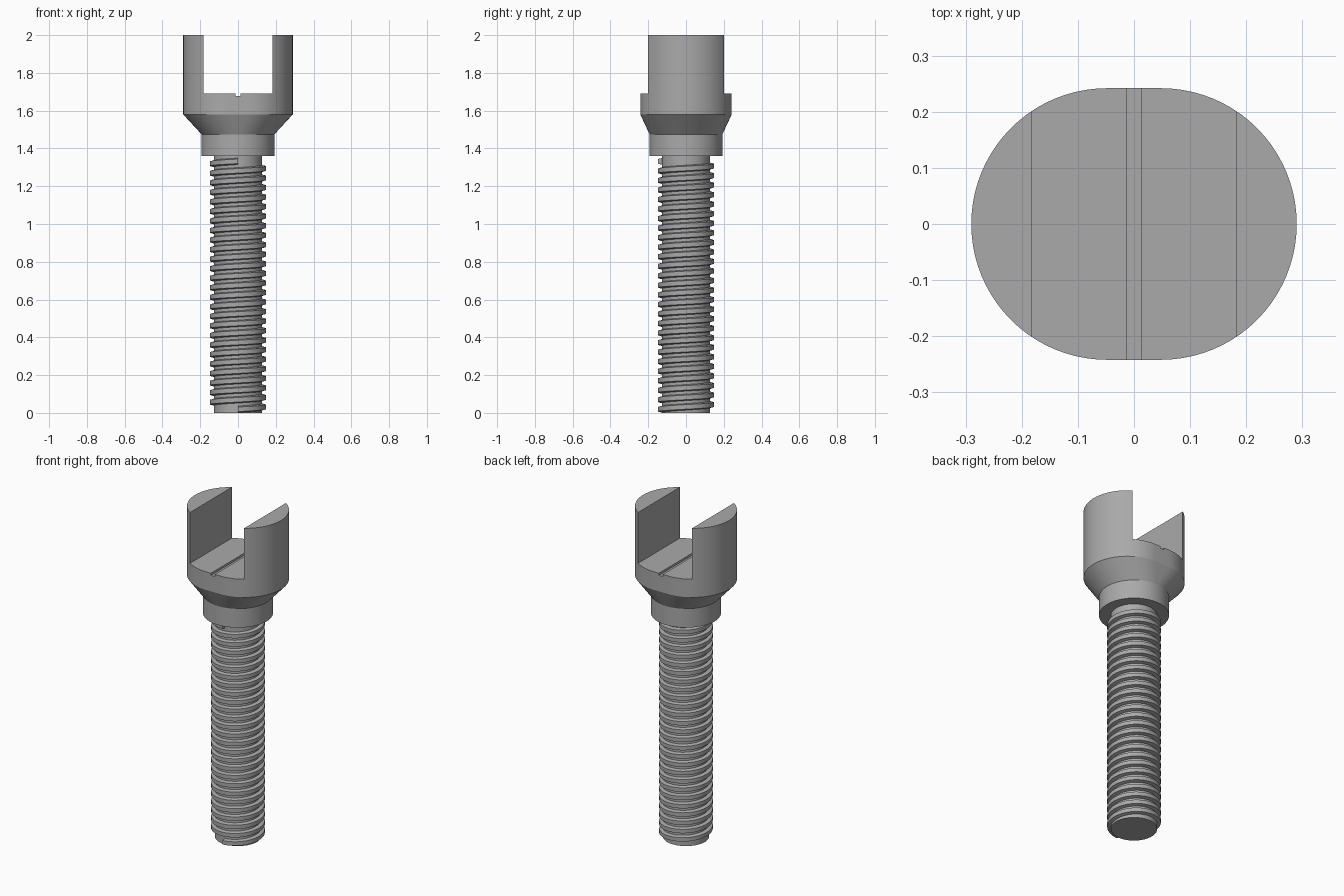
import bpy
import bmesh
from math import cos, sin, pi

cube = bpy.data.objects.get("Cube")
if cube:
    bpy.data.objects.remove(cube, do_unlink=True)

STEEL = (0.4, 0.4, 0.4, 1)
mat = bpy.data.materials.new("grey_steel")
mat.use_nodes = True
mat.diffuse_color = STEEL
mat.node_tree.nodes["Principled BSDF"].inputs["Base Color"].default_value = STEEL


def loft(name, rings, cap_start=True, cap_end=True, closed=True):
    """Skin a list of equal-length point rings into one object."""
    bm = bmesh.new()
    rows = [[bm.verts.new(p) for p in ring] for ring in rings]
    n = len(rows[0])
    for a, b in zip(rows, rows[1:]):
        for i in range(n if closed else n - 1):
            j = (i + 1) % n
            bm.faces.new((a[i], a[j], b[j], b[i]))
    if cap_start:
        bm.faces.new(rows[0][::-1])
    if cap_end:
        bm.faces.new(rows[-1])
    bmesh.ops.remove_doubles(bm, verts=bm.verts, dist=1e-5)
    bmesh.ops.recalc_face_normals(bm, faces=bm.faces)
    mesh = bpy.data.meshes.new(name)
    bm.to_mesh(mesh)
    bm.free()
    mesh.materials.append(mat)
    obj = bpy.data.objects.new(name, mesh)
    bpy.context.collection.objects.link(obj)
    return obj


def activate(obj):
    bpy.ops.object.select_all(action="DESELECT")
    obj.select_set(True)
    bpy.context.view_layer.objects.active = obj


def smooth(obj, angle):
    activate(obj)
    bpy.ops.object.shade_smooth_by_angle(angle=angle)


def stadium(radius, half_flat, z, steps=40):
    """Two half circles, pulled apart along x by the flat sides."""
    pts = []
    for side in (1, -1):
        for i in range(steps + 1):
            t = -pi / 2 + pi * i / steps
            pts.append((side * (half_flat + radius * cos(t)), side * radius * sin(t), z))
    return pts


def cut_box(target, size, centre):
    """Subtract a box from the target."""
    bpy.ops.mesh.primitive_cube_add(size=1, location=centre)
    box = bpy.context.object
    box.scale = size
    box.hide_render = True
    mod = target.modifiers.new("cut", "BOOLEAN")
    mod.operation = "DIFFERENCE"
    mod.solver = "EXACT"
    mod.object = box
    activate(target)
    bpy.ops.object.modifier_apply(modifier=mod.name)
    bpy.data.objects.remove(box, do_unlink=True)


# Forked head: round collar, flare to an oblong body
head = loft("forked_head", [
    stadium(0.193, 0, 1.36),
    stadium(0.193, 0, 1.475),
    stadium(0.242, 0.048, 1.58),
    stadium(0.242, 0.048, 2.0),
])
# Wide slot between the prongs and a fine groove in its floor
cut_box(head, (0.363, 1, 0.62), (0, 0, 2.0))
cut_box(head, (0.026, 1, 0.1), (0, 0, 1.727))
smooth(head, pi / 9)

# Screw core
CORE, CREST, PITCH = 0.128, 0.148, 0.0505
core = loft("screw_core", [stadium(CORE, 0, 0), stadium(CORE, 0, 1.36)], cap_end=False)
smooth(core, pi / 9)

# Right-handed thread: a trapezoid swept along a helix
STEPS = 56
profile = [(CORE - 0.002, -0.018), (CREST, -0.012), (CREST, 0.012), (CORE - 0.002, 0.018)]
sections = []
for k in range(int(26 * STEPS) + 1):
    t = -pi / 2 + 2 * pi * k / STEPS
    z = 0.019 + PITCH * k / STEPS
    sections.append([(r * cos(t), r * sin(t), z + dz) for r, dz in profile])
thread = loft("screw_thread", sections, closed=False)
smooth(thread, pi / 9)
